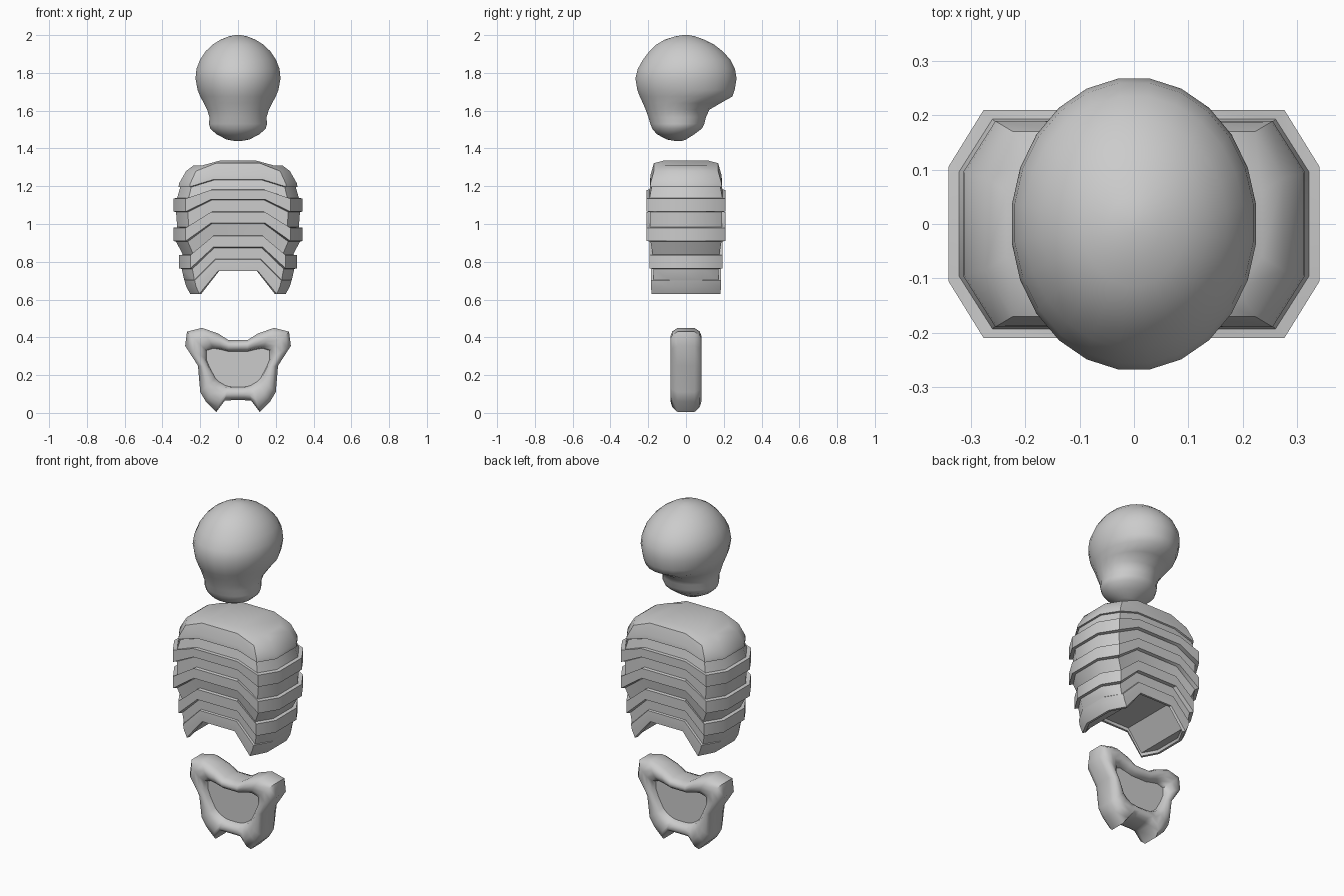
import bpy, bmesh, math


def loft(name, rings, first_cap=None, last_cap=None, angle=40):
    """Skin closed rings of equal length; caps are index lists within a ring."""
    bm = bmesh.new()
    n = len(rings[0])
    vs = [[bm.verts.new(p) for p in r] for r in rings]
    for a, b in zip(vs, vs[1:]):
        for i in range(n):
            j = (i + 1) % n
            bm.faces.new((a[i], a[j], b[j], b[i]))
    whole = [list(range(n))]
    for ring, cap in ((vs[0], first_cap or whole), (vs[-1], last_cap or whole)):
        for f in cap:
            bm.faces.new([ring[i] for i in f])
    bmesh.ops.recalc_face_normals(bm, faces=bm.faces[:])
    me = bpy.data.meshes.new(name)
    bm.to_mesh(me)
    bm.free()
    ob = bpy.data.objects.new(name, me)
    bpy.context.collection.objects.link(ob)
    bpy.ops.object.select_all(action='DESELECT')
    ob.select_set(True)
    bpy.context.view_layer.objects.active = ob
    bpy.ops.object.shade_smooth_by_angle(angle=math.radians(angle))
    return ob


# Skull: stacked ellipses (z, half width, front y, back y)
skull = [(1.44, .02, -.06, -.02), (1.447, .06, -.10, .0), (1.475, .115, -.155, .045),
         (1.505, .148, -.18, .085), (1.53, .155, -.19, .098), (1.565, .152, -.2, .107),
         (1.605, .165, -.215, .125), (1.64, .182, -.23, .185), (1.675, .202, -.247, .248),
         (1.71, .216, -.26, .26), (1.77, .227, -.27, .27), (1.82, .222, -.258, .262),
         (1.87, .203, -.23, .237), (1.915, .172, -.195, .195), (1.95, .135, -.158, .15),
         (1.975, .095, -.115, .1), (1.993, .05, -.06, .05), (2.0, .015, -.018, .015)]


def ellipse(z, w, y0, y1, n=24):
    c, r = (y0 + y1) / 2, (y1 - y0) / 2
    return [(w * math.cos(t), c + r * math.sin(t), z)
            for t in (2 * math.pi * (i + .5) / n for i in range(n))]


loft("skull", [ellipse(*s) for s in skull], angle=60)


# Rib cage: eight-sided chevron rings (centre z, side z, half width, half depth)
def chevron(zc, zs, x, y):
    q = [(.42 * x, -y, zc), (.81 * x, -y, zs), (x, -y / 2, zs),
         (x, y / 2, zs), (.81 * x, y, zs), (.42 * x, y, zc)]
    return q + [(-a, b, c) for a, b, c in reversed(q)]


ribs = [(1.335, 1.31, .235, .12), (1.322, 1.28, .275, .17), (1.26, 1.215, .312, .188),
        (1.235, 1.197, .315, .19), (1.232, 1.195, .306, .182)]
for c0, c1, s0, s1, x, y in ((1.18, 1.13, 1.135, 1.066, .342, .21),
                             (1.063, 1.005, .98, .91, .342, .208),
                             (.937, .877, .835, .765, .312, .193)):
    ribs += [(c0 + .003, s0 + .003, x - .02, y - .017), (c0, s0, x, y),
             (c1, s1, x, y), (c1 - .003, s1 - .003, x - .014, y - .02)]
ribs += [(.815, .703, .285, .172), (.812, .70, .283, .184), (.79, .67, .275, .185),
         (.75, .63, .253, .183), (.75, .63, .24, .17), (.765, .645, .235, .165)]
cap = [(0, 5, 6, 11), (0, 1, 4, 5), (1, 2, 3, 4), (11, 6, 7, 10), (10, 7, 8, 9)]
loft("rib_cage", [chevron(*r) for r in ribs], cap, cap)

# Pelvis: right half of the outline and the matching edge of its hollow
outer = [(0, .385), (.05, .385), (.105, .42), (.19, .45), (.27, .43), (.28, .355),
         (.212, .25), (.2, .11), (.17, .06), (.115, .005), (.07, .065), (.035, .067), (0, .067)]
inner = [(0, .325), (.05, .325), (.09, .335), (.13, .342), (.168, .33), (.168, .285),
         (.15, .24), (.12, .185), (.1, .165), (.07, .147), (.05, .14), (.025, .137), (0, .137)]


def full(half):
    return half + [(-x, z) for x, z in reversed(half[1:-1])]


section = [(1, .04), (.93, .065), (.7, .08), (.42, .083), (.18, .073), (0, .045)]
path = [(t, -y) for t, y in section] + [(t, y) for t, y in reversed(section)]
rings = []
for t, y in path:
    rings.append([(a[0] + (b[0] - a[0]) * (1 - t), y, a[1] + (b[1] - a[1]) * (1 - t))
                  for a, b in zip(full(inner), full(outer))])
loft("pelvis", rings, angle=50)
